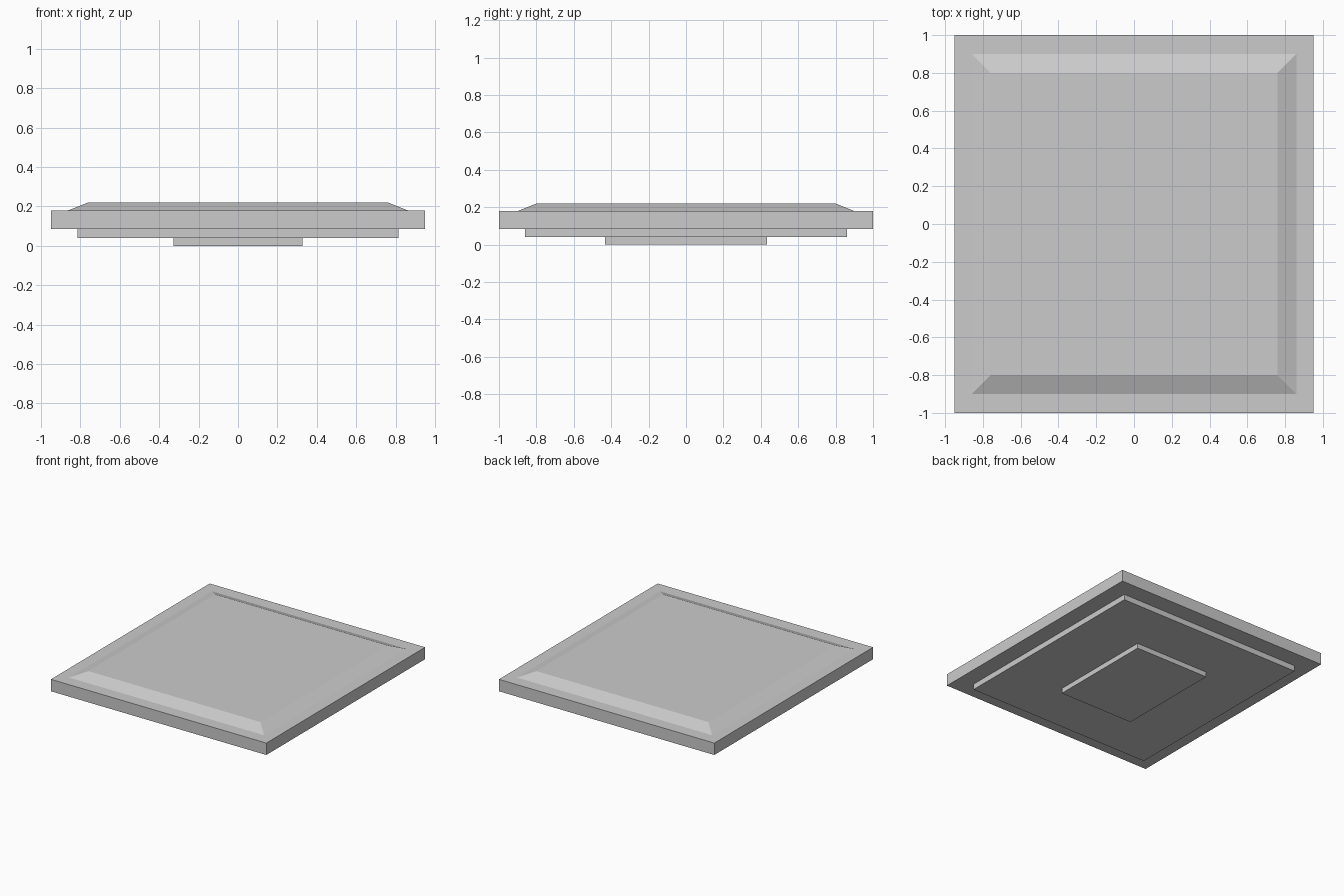
import bpy, bmesh

if "Cube" in bpy.data.objects:
    bpy.data.objects.remove(bpy.data.objects["Cube"])


def tier(name, z0, z1, bottom, top=None):
    """Rectangular block; bottom/top are half sizes (x, y), so it may taper."""
    top = top or bottom
    bm = bmesh.new()
    bmesh.ops.create_cube(bm, size=2)
    for v in bm.verts:
        half, z = (top, z1) if v.co.z > 0 else (bottom, z0)
        v.co = (v.co.x * half[0], v.co.y * half[1], z)
    mesh = bpy.data.meshes.new(name)
    bm.to_mesh(mesh)
    bm.free()
    obj = bpy.data.objects.new(name, mesh)
    bpy.context.collection.objects.link(obj)
    return obj


# Stepped underside
tier("base_foot", 0.0, 0.04, (0.328, 0.432))
tier("lower_step", 0.04, 0.085, (0.814, 0.86))

# Main plate
tier("main_slab", 0.085, 0.18, (0.95, 1.0))

# Raised panel with sloped edges
tier("raised_panel", 0.18, 0.22, (0.86, 0.90), (0.76, 0.80))
